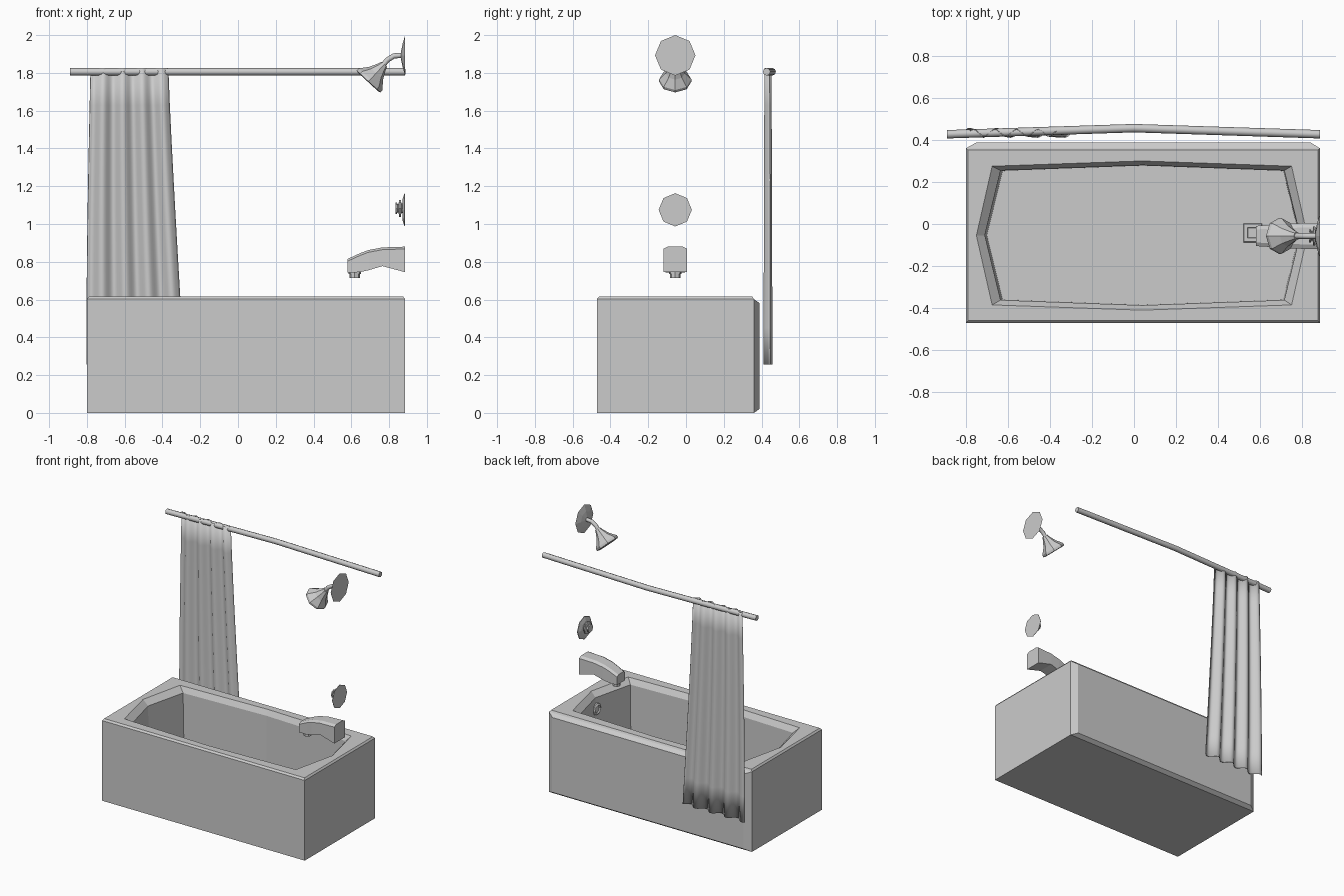
import bpy, bmesh, math
from mathutils import Vector

if "Cube" in bpy.data.objects:
    bpy.data.objects.remove(bpy.data.objects["Cube"])

CY = -0.057  # centre line of the fittings
WALL = 0.885


def finish(name, bm, smooth=False):
    bmesh.ops.recalc_face_normals(bm, faces=bm.faces)
    me = bpy.data.meshes.new(name)
    bm.to_mesh(me)
    bm.free()
    ob = bpy.data.objects.new(name, me)
    bpy.context.collection.objects.link(ob)
    if smooth:
        for p in me.polygons:
            p.use_smooth = True
    return ob


def loft(name, rings, cap_start=True, cap_end=True):
    bm = bmesh.new()
    vs = [[bm.verts.new(p) for p in r] for r in rings]
    n = len(rings[0])
    for a, b in zip(vs, vs[1:]):
        for i in range(n):
            j = (i + 1) % n
            bm.faces.new((a[i], a[j], b[j], b[i]))
    if cap_start:
        bm.faces.new(vs[0])
    if cap_end:
        bm.faces.new(vs[-1])
    return finish(name, bm)


def lathe(name, origin, axis, profile, sides=8):
    """Profile of (radius, distance along axis)."""
    o, a, u = Vector(origin), Vector(axis).normalized(), Vector((0, 1, 0))
    if abs(a.dot(u)) > 0.9:
        u = Vector((1, 0, 0))
    v = a.cross(u)
    angs = [2 * math.pi * i / sides for i in range(sides)]
    return loft(name, [[o + a * h + (u * math.cos(t) + v * math.sin(t)) * r
                        for t in angs] for r, h in profile])


def tube(name, points, radius):
    cu = bpy.data.curves.new(name, 'CURVE')
    cu.dimensions = '3D'
    cu.bevel_depth, cu.bevel_resolution, cu.use_fill_caps = radius, 2, True
    sp = cu.splines.new('POLY')
    sp.points.add(len(points) - 1)
    for p, co in zip(sp.points, points):
        p.co = (*co, 1)
    ob = bpy.data.objects.new(name, cu)
    bpy.context.collection.objects.link(ob)
    bpy.ops.object.select_all(action='DESELECT')
    ob.select_set(True)
    bpy.context.view_layer.objects.active = ob
    bpy.ops.object.convert(target='MESH')


def ring8(x0, x1, y0, y1, z, bx=0, by=0):
    """Rectangle with mid-side points; the corners are pulled in by bx, by."""
    xm, ym = (x0 + x1) / 2, (y0 + y1) / 2
    return [(x0 + bx, y0 + by, z), (xm, y0, z), (x1 - bx, y0 + by, z), (x1, ym, z),
            (x1 - bx, y1 - by, z), (xm, y1, z), (x0 + bx, y1 - by, z), (x0, ym, z)]


# Tub: outer shell, rim, sloped lip, basin wall and floor
FLOOR = 0.10
loft("bathtub", [
    ring8(-0.80, WALL, -0.472, 0.36, 0),
    ring8(-0.80, WALL, -0.472, 0.36, 0.602),
    ring8(-0.79, 0.875, -0.46, 0.352, 0.615),
    ring8(-0.75, 0.825, -0.41, 0.30, 0.615, 0.075, 0.025),
    ring8(-0.71, 0.79, -0.387, 0.28, 0.575, 0.075, 0.025),
    ring8(-0.70, 0.785, -0.385, 0.278, FLOOR, 0.075, 0.025)])

# Raised apron panel on the back side
loft("tub_apron", [
    [(-0.80, 0.36, 0), (WALL, 0.36, 0), (WALL, 0.36, 0.602), (-0.80, 0.36, 0.602)],
    [(-0.75, 0.388, 0.02), (0.84, 0.388, 0.02), (0.84, 0.388, 0.582), (-0.75, 0.388, 0.582)]],
    cap_start=False)

# Floor drain with a recessed middle, and overflow on the end wall
def square(h, z):
    return [(0.565 + sx * h, -0.042 + sy * h, z)
            for sx, sy in ((-1, -1), (1, -1), (1, 1), (-1, 1))]

loft("drain", [square(0.045, FLOOR), square(0.042, FLOOR + 0.01),
               square(0.025, FLOOR + 0.01), square(0.022, FLOOR + 0.003)])
lathe("overflow", (0.79, CY, 0.49), (-1, 0, 0),
      [(0.045, 0), (0.045, 0.012), (0.032, 0.02), (0.024, 0.012)])

# Spout: sections (x, half width, bottom z, top z), narrower at the top
secs = [(WALL, 0.063, 0.745, 0.88), (0.765, 0.06, 0.777, 0.876),
        (0.69, 0.056, 0.755, 0.862), (0.645, 0.052, 0.745, 0.845),
        (0.58, 0.048, 0.743, 0.815)]
loft("spout", [[(x, CY + s * w, z) for s, z in
                ((-1, zb), (1, zb), (1, zt - 0.012), (0.65, zt), (-0.65, zt), (-1, zt - 0.012))]
               for x, w, zb, zt in secs])
lathe("spout_nozzle", (0.618, CY, 0.75), (0, 0, -1),
      [(0.034, 0), (0.034, 0.014), (0.028, 0.016), (0.028, 0.036)])

# Tap: wall plate and knob
lathe("tap_plate", (WALL, CY, 1.075), (-1, 0, 0),
      [(0.088, 0), (0.086, 0.004), (0.055, 0.014)])
lathe("tap_knob", (0.875, CY, 1.083), (-1, 0, 0),
      [(0.026, 0), (0.026, 0.01), (0.045, 0.013), (0.045, 0.022),
       (0.022, 0.025), (0.022, 0.03), (0.03, 0.034), (0.03, 0.042)])

# Shower: wall plate, bent arm and flared head
lathe("shower_plate", (WALL, CY, 1.893), (-1, 0, 0),
      [(0.107, 0), (0.06, 0.014), (0.02, 0.022)])
tube("shower_arm", [(0.87, CY, 1.893), (0.825, CY, 1.89), (0.79, CY, 1.868),
                    (0.76, CY, 1.83)], 0.014)
lathe("shower_head", (0.775, CY, 1.846), (-0.68, 0, -0.74),
      [(0.02, 0), (0.027, 0.02), (0.05, 0.065), (0.085, 0.108), (0.086, 0.124),
       (0.075, 0.128)])

# Curtain rod, slightly bowed
tube("curtain_rod", [(-0.89, 0.427, 1.806), (0, 0.456, 1.806), (WALL, 0.427, 1.806)], 0.02)

# Curtain: wavy sheet flaring toward the hem
NU, NV = 48, 8
bm = bmesh.new()
grid = []
for j in range(NV + 1):
    t = j / NV
    z = 1.825 + (0.255 - 1.825) * t
    xl = -0.78 - 0.022 * math.sin(t * math.pi / 2)
    xr = -0.37 + 0.085 * t ** 1.15
    amp = 0.017 + 0.005 * t
    grid.append([bm.verts.new((
        xl + (xr - xl) * i / NU,
        0.434 + amp * math.sin(i / NU * 4 * 2 * math.pi + 0.6), z)) for i in range(NU + 1)])
for a, b in zip(grid, grid[1:]):
    for i in range(NU):
        bm.faces.new((a[i], a[i + 1], b[i + 1], b[i]))
curtain = finish("curtain", bm, smooth=True)
mod = curtain.modifiers.new("thickness", 'SOLIDIFY')
mod.thickness, mod.offset = 0.004, 0
